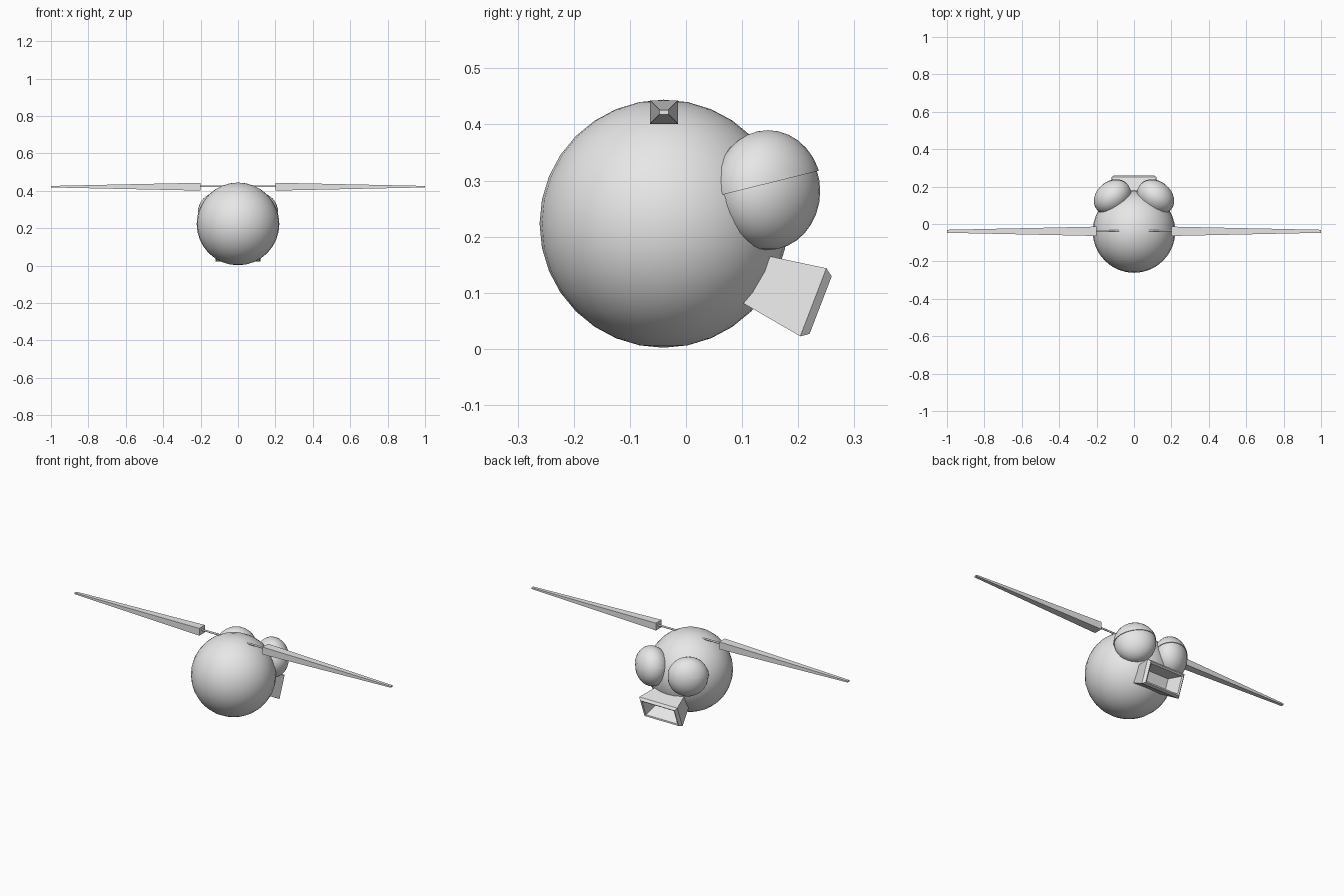
import bpy, bmesh, math
from mathutils import Vector, Matrix

cube = bpy.data.objects.get("Cube")
if cube:
    bpy.data.objects.remove(cube, do_unlink=True)

GREY = (0.8, 0.8, 0.8, 1)
mat = bpy.data.materials.new("light grey")
mat.use_nodes = True
mat.diffuse_color = GREY
mat.node_tree.nodes["Principled BSDF"].inputs["Base Color"].default_value = GREY


def finish(bm, name, smooth=True):
    bmesh.ops.recalc_face_normals(bm, faces=bm.faces)
    mesh = bpy.data.meshes.new(name)
    bm.to_mesh(mesh)
    bm.free()
    mesh.materials.append(mat)
    ob = bpy.data.objects.new(name, mesh)
    bpy.context.collection.objects.link(ob)
    if smooth:
        bpy.ops.object.select_all(action="DESELECT")
        ob.select_set(True)
        bpy.context.view_layer.objects.active = ob
        bpy.ops.object.shade_smooth_by_angle(angle=math.radians(35))
    return ob


def loft(name, sections, matrix):
    """Join rectangles (distance, half width, half height) along local x."""
    bm = bmesh.new()
    rings = [[bm.verts.new(matrix @ Vector((d, w * a, h * b)))
              for a, b in ((-1, -1), (1, -1), (1, 1), (-1, 1))]
             for d, w, h in sections]
    for r, s in zip(rings, rings[1:]):
        for i in range(4):
            j = (i + 1) % 4
            bm.faces.new((r[i], r[j], s[j], s[i]))
    bm.faces.new(rings[0])
    bm.faces.new(rings[-1])
    return finish(bm, name, smooth=False)


# Round body
bm = bmesh.new()
bmesh.ops.create_uvsphere(bm, u_segments=32, v_segments=16, radius=0.221,
                          matrix=Matrix.Translation((0, -0.04, 0.223)))
finish(bm, "body")

# Flattened eyes turned outwards, with hooded lids
for side, label in ((1, "left"), (-1, "right")):
    place = (Matrix.Translation((side * 0.115, 0.146, 0.281))
             @ Matrix.Rotation(-side * math.radians(40), 4, "Z"))
    for part, scale in (("eyeball", 1.0), ("eyelid", 1.035)):
        bm = bmesh.new()
        bmesh.ops.create_uvsphere(
            bm, u_segments=32, v_segments=16, radius=0.105 * scale,
            matrix=place @ Matrix.Diagonal((1, 0.8, 1, 1)))
        if part == "eyelid":
            tilt = math.radians(14)
            cut = bmesh.ops.bisect_plane(
                bm, geom=bm.verts[:] + bm.edges[:] + bm.faces[:],
                plane_co=(0, 0.147, 0.295),
                plane_no=(0, -math.sin(tilt), math.cos(tilt)), clear_inner=True)
            rim = [e for e in cut["geom_cut"] if isinstance(e, bmesh.types.BMEdge)]
            bmesh.ops.contextual_create(bm, geom=rim)
        finish(bm, label + "_" + part)

# Flared spout with a chamfered rim and a hollow mouth
aim = (Matrix.Translation((0, 0.24, 0.078))
       @ Matrix.Rotation(math.radians(-21), 4, "X")
       @ Matrix.Rotation(math.radians(90), 4, "Z"))
loft("spout", [(-0.17, 0.078, 0.04), (-0.014, 0.12, 0.065), (0, 0.108, 0.055),
               (-0.004, 0.1, 0.047), (-0.08, 0.075, 0.028)], aim)

# Tapered blades on a thin axle
for side, label in ((1, "left"), (-1, "right")):
    hub = (Matrix.Translation((0, -0.039, 0.422))
           @ Matrix.Diagonal((side, 1, 1, 1)))
    loft(label + "_blade", [(0.2, 0.025, 0.021), (1, 0.008, 0.004)], hub)

bm = bmesh.new()
bmesh.ops.create_cone(bm, cap_ends=True, segments=12, radius1=0.005, radius2=0.005,
                      depth=0.42, matrix=Matrix.Translation((0, -0.036, 0.424))
                      @ Matrix.Rotation(math.radians(90), 4, "Y"))
finish(bm, "axle")
